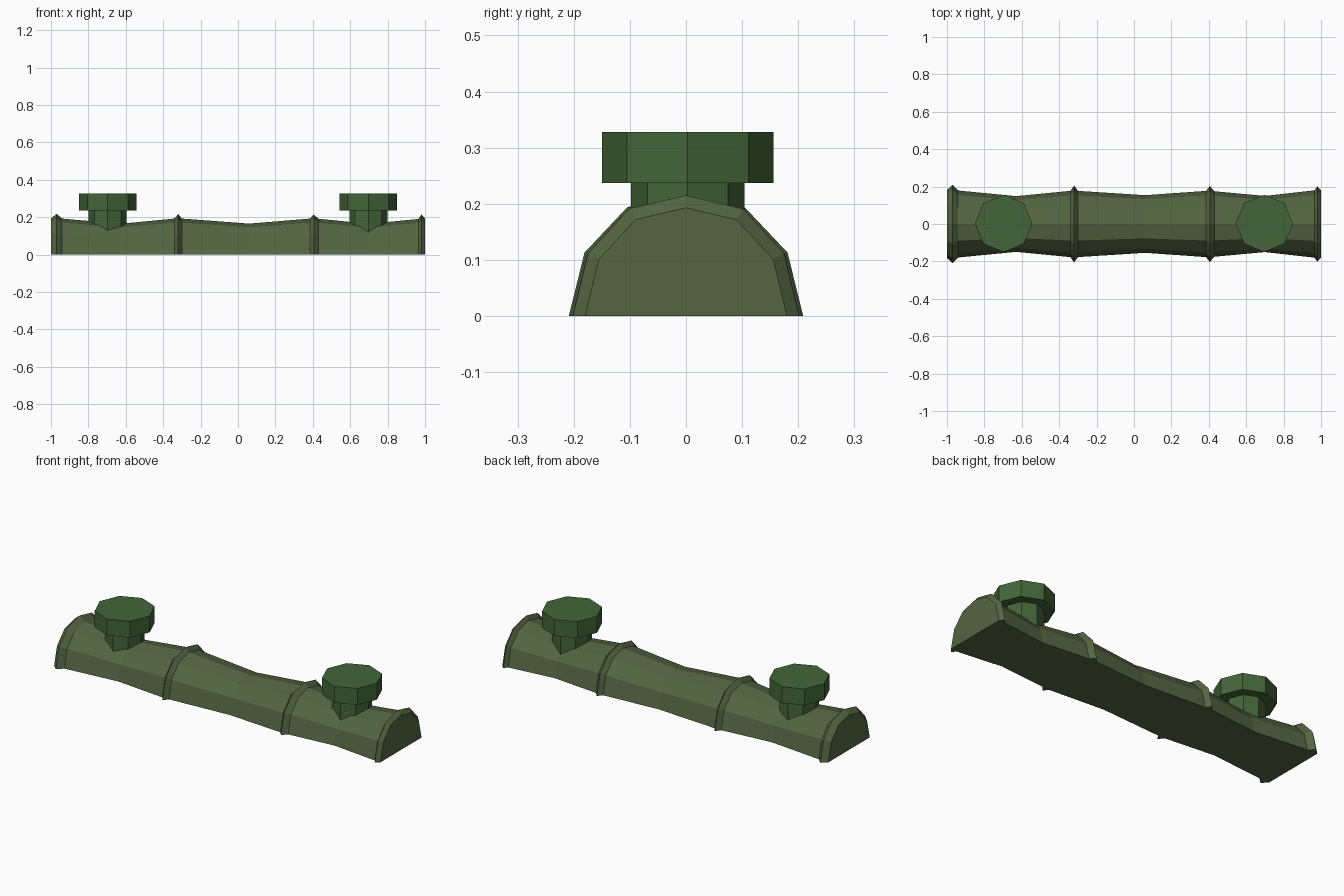
import bpy, bmesh
from math import cos, sin, pi

if "Cube" in bpy.data.objects:
    bpy.data.objects.remove(bpy.data.objects["Cube"])


def material(name, rgb):
    m = bpy.data.materials.new(name)
    m.diffuse_color = (*rgb, 1)
    m.use_nodes = True
    m.node_tree.nodes["Principled BSDF"].inputs["Base Color"].default_value = m.diffuse_color
    return m


def loft(name, rings, mat):
    """Join equal-sized closed rings into one capped flat-shaded solid."""
    bm = bmesh.new()
    loops = [[bm.verts.new(p) for p in ring] for ring in rings]
    for a, b in zip(loops, loops[1:]):
        for i in range(len(a)):
            j = (i + 1) % len(a)
            bm.faces.new((a[i], a[j], b[j], b[i]))
    bm.faces.new(loops[0])
    bm.faces.new(loops[-1])
    bmesh.ops.recalc_face_normals(bm, faces=bm.faces)
    me = bpy.data.meshes.new(name)
    bm.to_mesh(me)
    bm.free()
    me.materials.append(mat)
    ob = bpy.data.objects.new(name, me)
    bpy.context.collection.objects.link(ob)
    return ob


log_green = material("log_green", (0.09, 0.13, 0.055))
knob_green = material("knob_green", (0.055, 0.13, 0.04))

# Half-round section, relative to half-width and height
half = [(1, 0), (0.865, 0.52), (0.5, 0.89)]
section = half + [(0, 1)] + [(-y, z) for y, z in reversed(half)]

# Log: x, half-width, height, with raised joints and slim waists
stations = [(-1, .182, .194), (-.97, .209, .218), (-.94, .179, .193),
            (-.63, .149, .165),
            (-.34, .177, .193), (-.32, .206, .217), (-.30, .177, .193),
            (.06, .154, .166),
            (.385, .177, .193), (.405, .203, .215), (.43, .175, .192),
            (.70, .15, .165),
            (.965, .18, .191), (.98, .202, .215), (1, .18, .193)]
loft("log", [[(x, w * y, h * z) for y, z in section] for x, w, h in stations], log_green)


# Octagonal knobs: narrow stem and wide cap
def octagon(x, r, z):
    return [(x + r * cos(i * pi / 4), 0.003 + r * sin(i * pi / 4), z) for i in range(8)]


for side, x in (("left", -.697), ("right", .697)):
    loft(f"{side}_stem", [octagon(x, .101, .09), octagon(x, .101, .24)], knob_green)
    loft(f"{side}_cap", [octagon(x, .153, .237), octagon(x, .153, .328)], knob_green)
